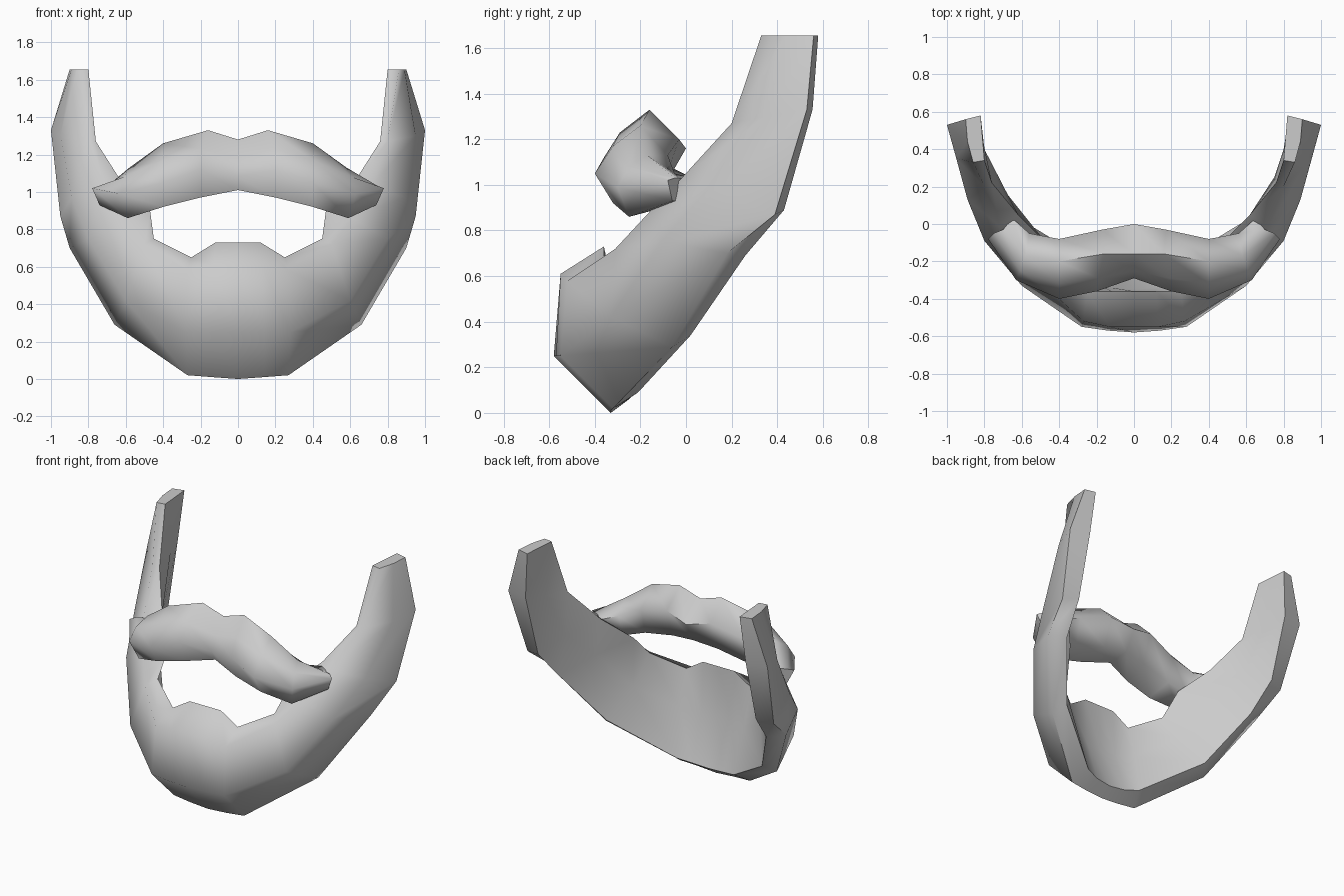
import bpy, bmesh, math

grey = bpy.data.materials.new("light grey hair")
grey.diffuse_color = (0.6, 0.6, 0.6, 1)


def mirrored_loft(name, half):
    """Skin rings from the right tip, across the middle, to the left tip."""
    left = [[(-x, y, z) for x, y, z in ring] for ring in half[:0:-1]]
    rings = left + half
    bm = bmesh.new()
    vs = [[bm.verts.new(p) for p in ring] for ring in rings]
    n = len(half[0])
    for a, b in zip(vs, vs[1:]):
        for i in range(n):
            j = (i + 1) % n
            bm.faces.new((a[i], a[j], b[j], b[i]))
    bm.faces.new(vs[0])
    bm.faces.new(vs[-1][::-1])
    bmesh.ops.recalc_face_normals(bm, faces=bm.faces)
    me = bpy.data.meshes.new(name)
    bm.to_mesh(me)
    bm.free()
    me.materials.append(grey)
    ob = bpy.data.objects.new(name, me)
    bpy.context.collection.objects.link(ob)
    bpy.ops.object.select_all(action='DESELECT')
    ob.select_set(True)
    bpy.context.view_layer.objects.active = ob
    bpy.ops.object.shade_smooth_by_angle(angle=math.radians(70))
    return ob


# Beard: chin to sideburn; ring = outer top, outer mid, outer low,
# inner low, inner mid, inner top
mirrored_loft("beard", [
    [(0, -.55, .61), (0, -.58, .25), (0, -.33, 0), (0, -.25, .06), (0, -.35, .38), (0, -.36, .73)],
    [(.13, -.55, .61), (.14, -.57, .25), (.14, -.33, .01), (.12, -.24, .07), (.12, -.34, .38), (.12, -.36, .73)],
    [(.27, -.52, .58), (.28, -.55, .25), (.27, -.32, .02), (.22, -.21, .09), (.25, -.29, .4), (.25, -.36, .65)],
    [(.50, -.31, .72), (.60, -.33, .42), (.66, -.06, .29), (.60, .02, .34), (.49, -.12, .55), (.45, -.24, .75)],
    [(.61, -.18, .86), (.80, -.09, .75), (.90, .18, .70), (.80, .26, .69), (.65, .06, .80), (.47, -.10, .90)],
    [(.72, -.01, 1.04), (.89, .13, .97), (.95, .39, .87), (.84, .43, .89), (.75, .25, .98), (.62, .05, 1.05)],
    [(.80, .20, 1.27), (.95, .35, 1.30), (1, .53, 1.33), (.85, .555, 1.33), (.80, .40, 1.30), (.76, .22, 1.27)],
    [(.86, .33, 1.655), (.89, .44, 1.655), (.90, .56, 1.655), (.82, .58, 1.655), (.81, .46, 1.655), (.80, .34, 1.655)],
])

# Moustache: middle to tip, ends sunk into the cheeks;
# ring = top, upper front, front, low front, low back, back
mirrored_loft("moustache", [
    [(0, -.16, 1.28), (0, -.25, 1.18), (0, -.29, 1.08), (0, -.25, 1.01), (0, -.08, 1.02), (0, 0, 1.16)],
    [(.16, -.16, 1.33), (.19, -.29, 1.23), (.20, -.36, 1.12), (.20, -.31, .97), (.17, -.10, 1.0), (.17, -.03, 1.20)],
    [(.40, -.20, 1.26), (.40, -.32, 1.17), (.40, -.40, 1.05), (.40, -.32, .92), (.40, -.12, .95), (.40, -.08, 1.13)],
    [(.58, -.17, 1.13), (.61, -.25, 1.08), (.63, -.30, .99), (.59, -.25, .86), (.55, -.10, .90), (.56, -.05, 1.05)],
    [(.70, -.03, 1.03), (.75, -.05, 1.03), (.78, -.08, 1.02), (.74, -.06, .93), (.66, 0, .93), (.65, .03, 1.03)],
])
